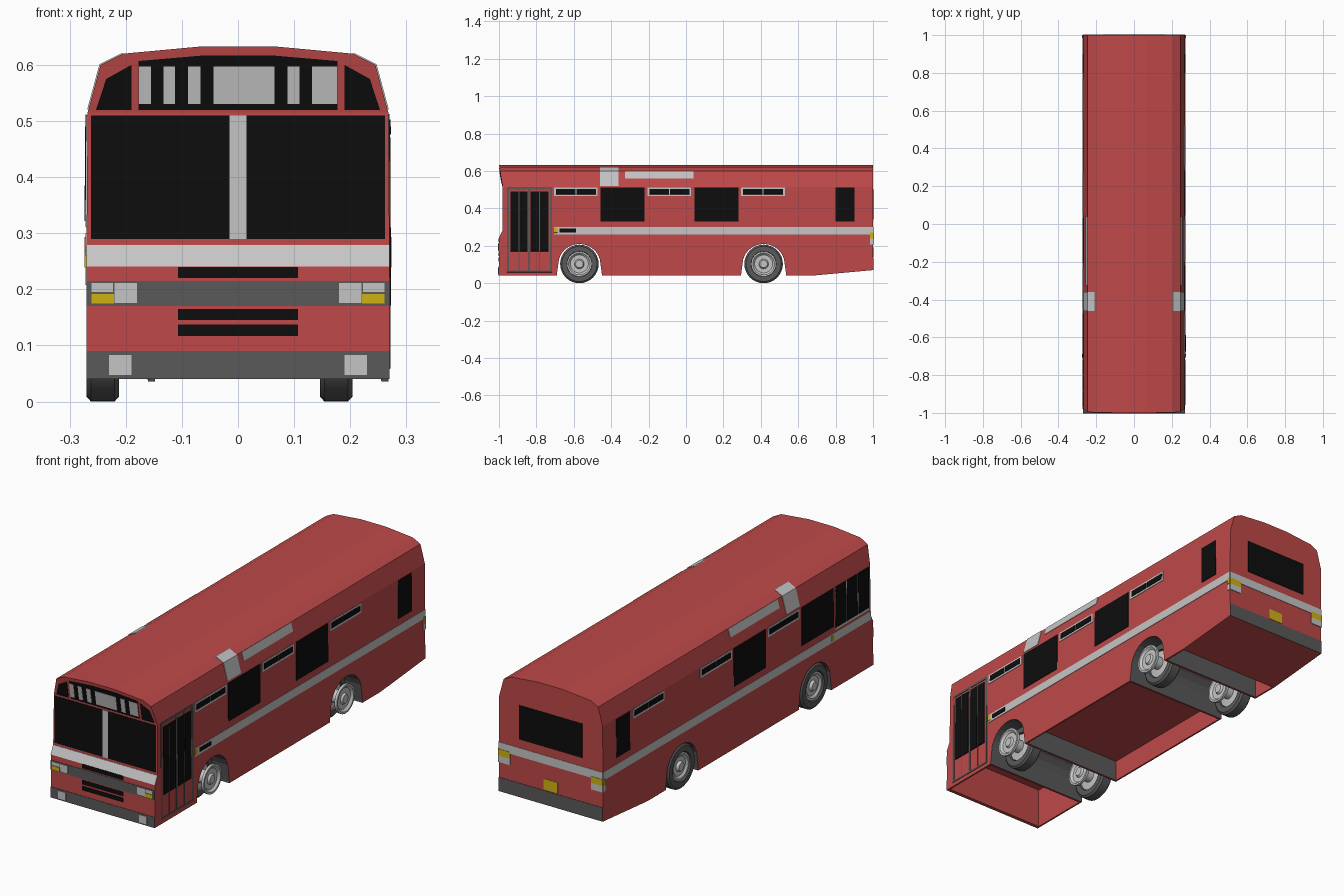
import bpy, bmesh, math
from mathutils import Vector

if "Cube" in bpy.data.objects:
    bpy.data.objects.remove(bpy.data.objects["Cube"], do_unlink=True)


def material(name, r, g, b):
    m = bpy.data.materials.new(name)
    m.use_nodes = True
    m.diffuse_color = (r, g, b, 1)
    m.node_tree.nodes["Principled BSDF"].inputs["Base Color"].default_value = (r, g, b, 1)
    return m


RED = material("red paint", .52, .066, .066)
LIGHT = material("light grey", .56, .56, .56)
DARK = material("dark grey", .10, .10, .10)
BLACK = material("black glass", .004, .004, .004)
YELLOW = material("yellow lamp", .63, .45, .007)


def finish(name, bm, *mats):
    bmesh.ops.recalc_face_normals(bm, faces=bm.faces)
    me = bpy.data.meshes.new(name)
    bm.to_mesh(me)
    bm.free()
    for m in mats:
        me.materials.append(m)
    ob = bpy.data.objects.new(name, me)
    bpy.context.collection.objects.link(ob)
    return ob


def add_prism(bm, pts, out):
    """Closed prism from a polygon and an extrusion vector."""
    a = [bm.verts.new(p) for p in pts]
    b = [bm.verts.new(Vector(p) + Vector(out)) for p in pts]
    faces = [bm.faces.new(a), bm.faces.new(b[::-1])]
    for i in range(len(a)):
        j = (i + 1) % len(a)
        faces.append(bm.faces.new((a[i], b[i], b[j], a[j])))
    return faces


# Cross-section (half width, height, front face y)
SECTION = [(.27, .04, -1), (.27, .24, -1), (.27, .28, -.98), (.268, .515, -.98),
           (.245, .60, -.9945), (.205, .62, -.998), (.065, .633, -1)]


def lookup(z, column):
    for p, q in zip(SECTION, SECTION[1:]):
        if z <= q[1]:
            t = (z - p[1]) / (q[1] - p[1])
            return p[column] + t * (q[column] - p[column])
    return SECTION[-1][column]


# ---- body: lofted solid with a raised tail underside
bm = bmesh.new()
rings = []
for y, low in ((None, .04), (.67, .04), (1, .07)):
    half = [(w, low if i == 0 else z, f if y is None else y) for i, (w, z, f) in enumerate(SECTION)]
    rings.append([[bm.verts.new((s * w, f, z)) for w, z, f in half] for s in (-1, 1)])
n = len(SECTION)
for a, b in zip(rings, rings[1:]):
    for s in (0, 1):
        for i in range(n - 1):
            bm.faces.new((a[s][i], a[s][i + 1], b[s][i + 1], b[s][i]))
    for i in (0, n - 1):
        bm.faces.new((a[0][i], a[1][i], b[1][i], b[0][i]))
for ring in (rings[0], rings[-1]):
    for i in range(n - 1):
        bm.faces.new((ring[0][i], ring[1][i], ring[1][i + 1], ring[0][i + 1]))
body = finish("body_shell", bm, RED, DARK)

# ---- wheel tunnels and underfloor recesses cut out of the body
AXLES = (-.57, .415)


def cut(name, profile, half, mat_index):
    bm = bmesh.new()
    for f in add_prism(bm, [(-half, y, z) for y, z in profile], (2 * half, 0, 0)):
        f.normal_update()
        grey_end = abs(f.normal.y) > .9 and abs(f.calc_center_median().y) < .9
        f.material_index = 1 if grey_end else mat_index
    cutter = finish(name, bm, RED, DARK)
    cutter.hide_render = True
    mod = body.modifiers.new(name, 'BOOLEAN')
    mod.operation, mod.solver, mod.object = 'DIFFERENCE', 'EXACT', cutter
    bpy.context.view_layer.objects.active = body
    bpy.ops.object.modifier_apply(modifier=name)
    bpy.data.objects.remove(cutter, do_unlink=True)


for axle in AXLES:
    arch = [(axle + .113 * math.cos(math.pi * k / 12), .10 + .11 * math.sin(math.pi * k / 12))
            for k in range(13)]
    cut("wheel_tunnel", [(axle + .12, -.05), (axle + .12, .05)] + arch
        + [(axle - .12, .05), (axle - .12, -.05)], .4, 1)
cut("front_recess", [(-.985, -.05), (-.985, .23), (-.70, .23), (-.70, -.05)], .262, 0)
cut("middle_recess", [(-.44, -.05), (-.44, .14), (.285, .14), (.285, -.05)], .262, 0)
cut("tail_recess", [(.545, -.05), (.545, .14), (.67, .035), (.67, -.05)], .262, 0)


# ---- thin painted plates; a shape is a rectangle (u0, u1, z0, z1) or a list of (u, z)
def corners(shape):
    if isinstance(shape, list):
        return shape
    u0, u1, z0, z1 = shape
    return [(u0, z0), (u1, z0), (u1, z1), (u0, z1)]


def front(name, mat, shapes, lift=.002):
    bm = bmesh.new()
    for s in shapes:
        add_prism(bm, [(u, lookup(z, 2) + .001, z) for u, z in corners(s)], (0, -lift - .001, 0))
    finish(name, bm, mat)


def back(name, mat, shapes, lift=.002):
    bm = bmesh.new()
    for s in shapes:
        add_prism(bm, [(u, .999, z) for u, z in corners(s)], (0, lift + .001, 0))
    finish(name, bm, mat)


def side(name, mat, signs, shapes, lift=.002):
    for sg in signs:
        bm = bmesh.new()
        for s in shapes:
            add_prism(bm, [(sg * (lookup(z, 0) - .001), u, z) for u, z in corners(s)],
                      (sg * (lift + .001), 0, lift / 2))
        finish(("left_" if sg > 0 else "right_") + name, bm, mat)


def both(*shapes):
    return [r for a, b, c, d in shapes for r in ((a, b, c, d), (-b, -a, c, d))]


# ---- front face
front("windscreen", BLACK, both((.015, .262, .29, .51)))
front("windscreen_pillar", LIGHT, [(-.015, .015, .29, .51)])
front("front_band", LIGHT, [(-.27, .27, .241, .279)])
front("sign_glass", BLACK, [[(-.177, .52), (.177, .52), (.177, .607), (.06, .617),
                             (-.06, .617), (-.177, .607)]])
front("sign_blocks", LIGHT, [(a, b, .53, .597) for a, b in (
    (-.177, -.155), (-.133, -.112), (-.089, -.067), (-.044, .065), (.088, .11), (.132, .177))], .004)
front("corner_glass", BLACK, [[(s * u, z) for u, z in ((.19, .52), (.253, .52), (.235, .575), (.19, .60))]
                              for s in (-1, 1)])
front("lamp_panel", DARK, [(-.27, .27, .17, .215)])
front("front_bumper", DARK, [(-.27, .27, .04, .09)])
front("grille_slots", BLACK, [(-.107, .107, z, z + .02) for z in (.117, .145, .22)])
front("headlamps", LIGHT, both((.18, .22, .176, .211), (.223, .261, .195, .211)), .004)
front("front_indicators", YELLOW, both((.221, .261, .175, .192)), .004)
front("bumper_lamps", LIGHT, both((.19, .23, .047, .083)), .004)

# ---- back face
back("rear_window", BLACK, [(-.163, .163, .34, .50)])
back("rear_stripe", LIGHT, [(-.27, .27, .26, .30)])
back("rear_bumper", DARK, [(-.27, .27, .07, .135)])
back("rear_plate", YELLOW, [(-.037, .037, .14, .19)])
back("rear_indicators", YELLOW, both((.21, .27, .237, .268)), .004)
back("rear_lamps", LIGHT, both((.21, .27, .207, .237)), .004)

# ---- details shared by both sides
BOTH = (-1, 1)
side("roof_hatch", LIGHT, BOTH, [(-.46, -.36, .52, .60), (-.46, -.36, .60, .62)])
side("roof_strip", LIGHT, BOTH, [(-.325, .04, .56, .599)])
side("rear_side_window", BLACK, BOTH, [(.80, .90, .33, .51)])
side("marker_lamp", YELLOW, BOTH, [(-.707, -.688, .268, .292)], .004)
side("tail_indicator", YELLOW, BOTH, [(.985, 1, .237, .268)], .004)
side("tail_lamp", LIGHT, BOTH, [(.985, 1, .207, .237)])

# ---- alternating large windows and framed vents, staggered between the sides
for sign, shift in ((1, 0), (-1, -.25)):
    windows = [y + shift for y in (.045, -.457)]
    vents = [y + shift + (.5 if sign < 0 else 0) for y in (.295, -.205, -.705)]
    side("windows", BLACK, [sign], [(y, y + .236, .33, .51) for y in windows])
    side("vent_frames", LIGHT, [sign], [(y, y + .233, .465, .51) for y in vents])
    side("vent_glass", BLACK, [sign], [(y + d, y + d + .103, .474, .501)
                                       for y in vents for d in (.011, .12)], .004)

# ---- door side
side("stripe", LIGHT, [1], [(-.705, 1, .26, .30)])
side("stripe_slot", BLACK, [1], [(-.675, -.588, .27, .29)], .004)
side("door_frame", DARK, [1], [(-.957, -.717, .50, .512), (-.957, -.717, .058, .067)]
     + [(y, y + .01, .067, .50) for y in (-.957, -.844, -.727)]
     + [(y, y + .004, .067, .50) for y in (-.895, -.785)])
side("door_glass", BLACK, [1], [(a, b, .17, .488) for a, b in (
    (-.938, -.896), (-.890, -.847), (-.831, -.786), (-.780, -.735))], .003)

# ---- driver side
side("stripe", LIGHT, [-1], [(-.98, 1, .26, .30)])
side("driver_window_frame", LIGHT, [-1], [(-.965, -.72, .31, .51)])
side("driver_window_glass", BLACK, [-1], [(y, y + .077, .32, .51) for y in (-.965, -.881, -.797)], .004)


# ---- wheels: lathed tyre and rim, the rim standing out to one side
def lathe(name, mat, profile, centre, steps=32):
    bm = bmesh.new()
    verts = [bm.verts.new((x, r, 0)) for r, x in profile]
    edges = [bm.edges.new(p) for p in zip(verts, verts[1:])]
    bmesh.ops.spin(bm, geom=verts + edges, cent=(0, 0, 0), axis=(1, 0, 0),
                   angle=2 * math.pi, steps=steps, use_merge=True)
    bmesh.ops.remove_doubles(bm, verts=bm.verts, dist=.0002)
    ob = finish(name, bm, mat)
    ob.location = centre
    bpy.ops.object.select_all(action='DESELECT')
    ob.select_set(True)
    bpy.context.view_layer.objects.active = ob
    bpy.ops.object.shade_smooth_by_angle(angle=math.radians(35))


TYRE = [(.062, .015), (.068, 0), (.094, 0), (.103, .008), (.103, .05), (.094, .058),
        (.068, .058), (.062, .043), (.062, .015)]
RIM = [(0, .002), (.02, .002), (.025, .014), (.045, .014), (.055, .006), (.064, .006),
       (.064, .05), (.03, .055), (.03, .10), (.062, .108), (.067, .110), (.067, .122),
       (.058, .122), (.048, .112), (.026, .112), (.02, .121), (0, .121)]
for axle, row in zip(AXLES, ("front", "rear")):
    for x, hand in ((-.27, "right"), (.146, "left")):
        lathe(f"{row}_{hand}_tyre", DARK, TYRE, (x, axle, .103))
        lathe(f"{row}_{hand}_rim", LIGHT, RIM, (x, axle, .103))
